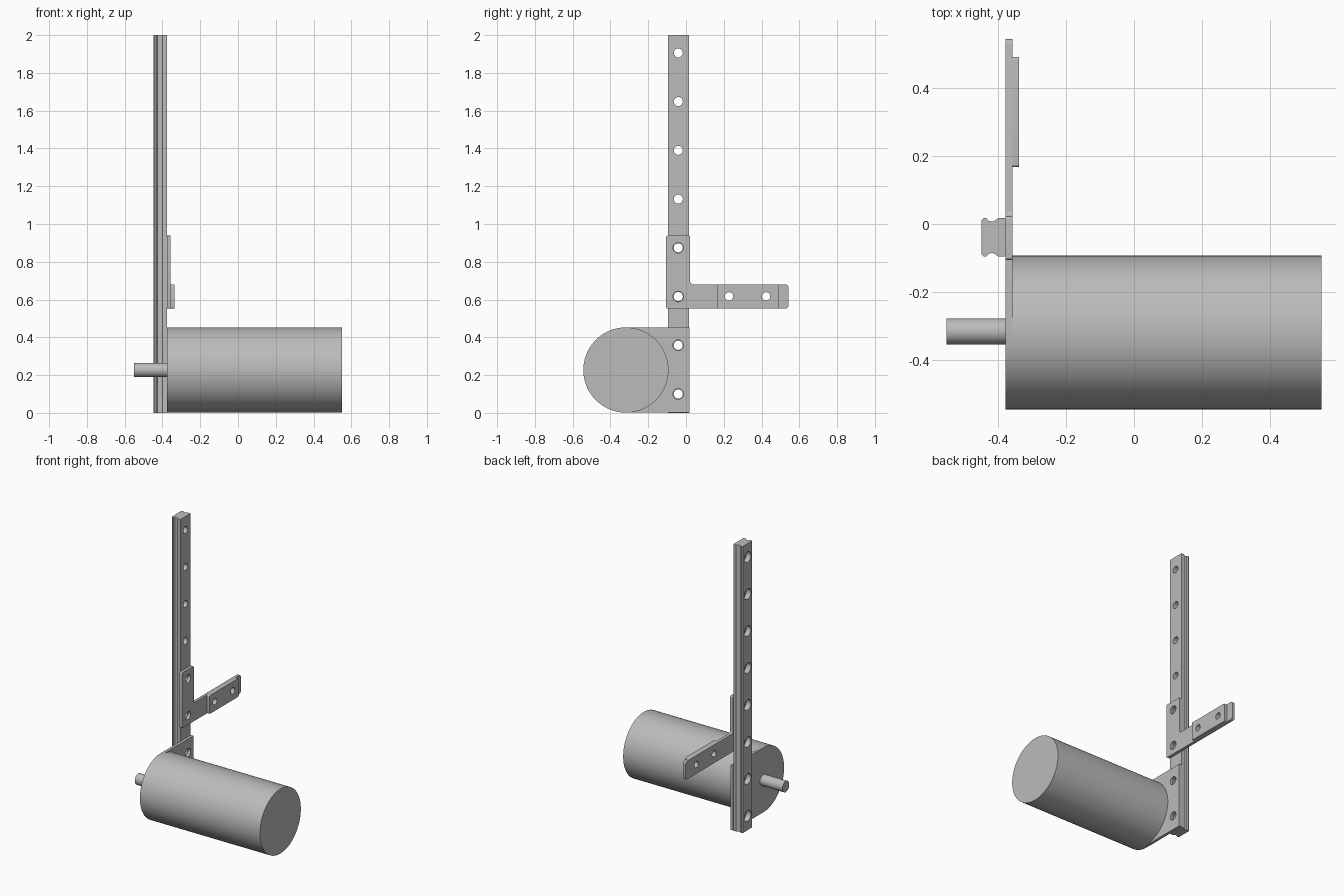
import bpy, bmesh, math
from mathutils import Matrix, Vector

old = bpy.data.objects.get("Cube")
if old:
    bpy.data.objects.remove(old, do_unlink=True)

grey = bpy.data.materials.new("light grey metal")
grey.use_nodes = True
GREY = (0.5, 0.5, 0.5, 1)
grey.diffuse_color = GREY
grey.node_tree.nodes["Principled BSDF"].inputs["Base Color"].default_value = GREY

FACE, BACK = -0.377, -0.447          # mounting face and back of the rail
PLATE = FACE + 0.02                  # outer face of the bracket plates
HOLE_Y, PITCH, FIRST = -0.041, 0.258, 0.1
MOTOR_Y, MOTOR_Z, MOTOR_R = -0.318, 0.227, 0.2255


def finish(name, bm, smooth=True):
    bmesh.ops.recalc_face_normals(bm, faces=bm.faces)
    mesh = bpy.data.meshes.new(name)
    bm.to_mesh(mesh)
    bm.free()
    obj = bpy.data.objects.new(name, mesh)
    bpy.context.collection.objects.link(obj)
    mesh.materials.append(grey)
    if smooth:
        bpy.ops.object.select_all(action='DESELECT')
        obj.select_set(True)
        bpy.context.view_layer.objects.active = obj
        bpy.ops.object.shade_smooth_by_angle(angle=math.radians(30))
    return obj


def prism(name, points, offset):
    """Extrude a closed outline of 3D points along an offset vector."""
    bm = bmesh.new()
    face = bm.faces.new([bm.verts.new(p) for p in points])
    ext = bmesh.ops.extrude_face_region(bm, geom=[face], use_keep_orig=True)
    bmesh.ops.translate(bm, vec=Vector(offset),
                        verts=[v for v in ext["geom"] if isinstance(v, bmesh.types.BMVert)])
    return finish(name, bm)


def add_rod(bm, x0, x1, y, z, r, sides):
    turn = Matrix.Translation(((x0 + x1) / 2, y, z)) @ Matrix.Rotation(math.pi / 2, 4, 'Y')
    bmesh.ops.create_cone(bm, cap_ends=True, segments=sides, radius1=r, radius2=r,
                          depth=x1 - x0, matrix=turn)


def rod(name, *spec):
    bm = bmesh.new()
    add_rod(bm, *spec)
    return finish(name, bm)


def drill(obj, centres, r, x0, x1):
    bm = bmesh.new()
    for y, z in centres:
        add_rod(bm, x0, x1, y, z, r, 32)
    cutter = finish("hole_cutter", bm, smooth=False)
    cutter.hide_render = True
    mod = obj.modifiers.new("holes", 'BOOLEAN')
    mod.operation, mod.solver, mod.object = 'DIFFERENCE', 'EXACT', cutter
    bpy.ops.object.select_all(action='DESELECT')
    obj.select_set(True)
    bpy.context.view_layer.objects.active = obj
    bpy.ops.object.modifier_move_to_index(modifier=mod.name, index=0)
    bpy.ops.object.modifier_apply(modifier=mod.name)
    bpy.data.objects.remove(cutter, do_unlink=True)


def arc(y, z, r, start, end, steps):
    angles = [math.radians(start + (end - start) * i / steps) for i in range(steps + 1)]
    return [(y + r * math.cos(a), z + r * math.sin(a)) for a in angles]


def rounded(y0, y1, z0, z1, r):
    return [p for y, z, a in ((y1 - r, z1 - r, 0), (y0 + r, z1 - r, 90),
                              (y0 + r, z0 + r, 180), (y1 - r, z0 + r, 270))
            for p in arc(y, z, r, a, a + 90, 6)]


def plate(name, outline, x0, x1):
    return prism(name, [(x0, y, z) for y, z in outline], (x1 - x0, 0, 0))


# Linear rail: half profile of (x, half width), mirrored, with a groove each side
half = [(BACK, 0.05), (BACK + 0.006, 0.056), (BACK + 0.014, 0.056), (BACK + 0.021, 0.048),
        (BACK + 0.031, 0.046), (BACK + 0.040, 0.049), (BACK + 0.048, 0.056), (FACE, 0.056)]
profile = [(x, HOLE_Y + 0.002 + w, 0) for x, w in half]
profile += [(x, HOLE_Y + 0.002 - w, 0) for x, w in reversed(half)]
rail = prism("rail", profile, (0, 0, 2))
rail_holes = [(HOLE_Y, FIRST + PITCH * i) for i in range(8)]
drill(rail, rail_holes, 0.024, BACK - 0.05, FACE + 0.05)
drill(rail, rail_holes, 0.037, BACK - 0.05, BACK + 0.035)

# Motor body and shaft
rod("motor_body", PLATE, 0.55, MOTOR_Y, MOTOR_Z, MOTOR_R, 96)
rod("motor_shaft", -0.55, FACE, -0.315, MOTOR_Z, 0.038, 48)

# Motor mounting plate: half round, square at the rail
outline = arc(MOTOR_Y, MOTOR_Z, MOTOR_R, 90, 270, 48)
outline += [(0.018, MOTOR_Z - MOTOR_R), (0.018, MOTOR_Z + MOTOR_R)]
mount = plate("motor_mount_plate", outline, FACE, PLATE)
drill(mount, rail_holes[:2], 0.028, FACE - 0.05, PLATE + 0.05)

# T-shaped bracket with an arm reaching backwards
LOW, ARM_TOP, TOP, EDGE, TIP, R = 0.552, 0.68, 0.938, 0.022, 0.542, 0.016
outline = arc(TIP - R, ARM_TOP - R, R, 0, 90, 6)
outline += arc(EDGE + R, ARM_TOP + R, R, 270, 180, 6)
outline += arc(EDGE - R / 2, TOP - R / 2, R / 2, 0, 90, 6)
outline += arc(-0.105 + R / 2, TOP - R / 2, R / 2, 90, 180, 6)
outline += arc(-0.105 + R / 2, LOW + R / 2, R / 2, 180, 270, 6)
outline += arc(TIP - R, LOW + R, R, 270, 360, 6)
bracket = plate("bracket", outline, FACE, PLATE)
arm_holes = [(0.228, 0.617), (0.424, 0.617)]
drill(bracket, rail_holes[2:4], 0.028, FACE - 0.05, PLATE + 0.05)
drill(bracket, arm_holes, 0.022, FACE - 0.05, PLATE + 0.05)

# Sensor strip on the arm
strip = plate("arm_strip", rounded(0.167, 0.49, LOW, ARM_TOP, 0.008), PLATE, PLATE + 0.02)
drill(strip, arm_holes, 0.022, PLATE - 0.05, PLATE + 0.07)
